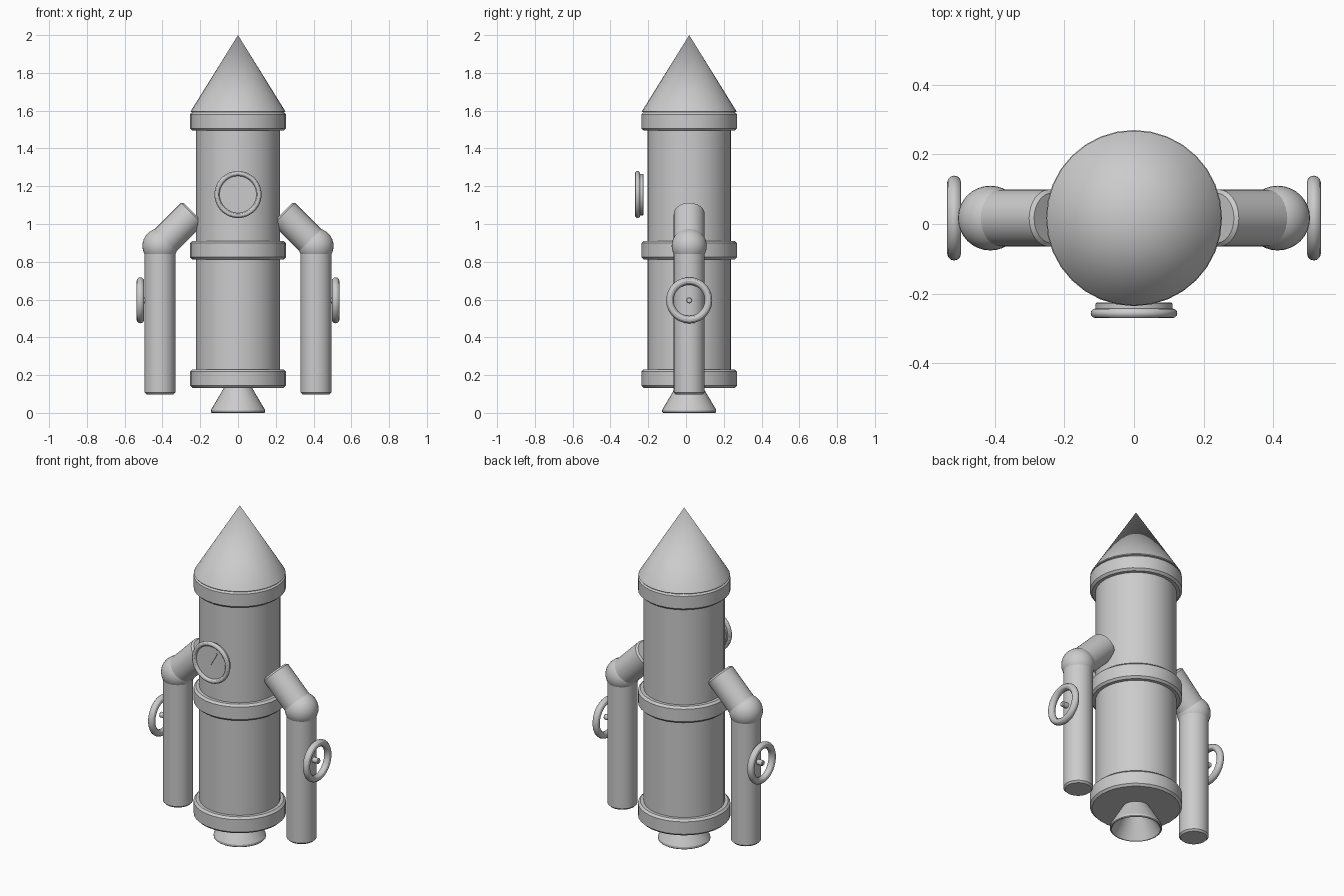
import bpy, bmesh, math
from mathutils import Matrix, Vector

if "Cube" in bpy.data.objects:
    bpy.data.objects.remove(bpy.data.objects["Cube"])

CY = 0.017  # depth of the main axis
grey = bpy.data.materials.new("plain grey")
grey.diffuse_color = (0.6, 0.6, 0.6, 1)
grey.use_nodes = True
grey.node_tree.nodes["Principled BSDF"].inputs["Base Color"].default_value = grey.diffuse_color


def finish(name, bm, matrix):
    """Turn a bmesh into a smooth-shaded object with sharp creases kept."""
    bmesh.ops.remove_doubles(bm, verts=bm.verts, dist=1e-5)
    bmesh.ops.recalc_face_normals(bm, faces=bm.faces)
    mesh = bpy.data.meshes.new(name)
    bm.to_mesh(mesh)
    bm.free()
    mesh.materials.append(grey)
    ob = bpy.data.objects.new(name, mesh)
    bpy.context.collection.objects.link(ob)
    ob.matrix_world = matrix
    bpy.ops.object.select_all(action='DESELECT')
    ob.select_set(True)
    bpy.context.view_layer.objects.active = ob
    bpy.ops.object.shade_smooth_by_angle(angle=math.radians(30))
    return ob


def place(loc, axis=(0, 0, 1)):
    """Matrix putting local z along the given axis."""
    rot = Vector(axis).to_track_quat('Z', 'Y').to_matrix().to_4x4()
    return Matrix.Translation(loc) @ rot


def lathe(name, profile, loc, axis=(0, 0, 1), steps=32, closed=False):
    """Spin a (radius, height) profile around the axis."""
    bm = bmesh.new()
    vs = [bm.verts.new((r, 0, z)) for r, z in profile]
    pairs = list(zip(vs, vs[1:])) + ([(vs[-1], vs[0])] if closed else [])
    es = [bm.edges.new(p) for p in pairs]
    bmesh.ops.spin(bm, geom=vs + es, cent=(0, 0, 0), axis=(0, 0, 1),
                   angle=2 * math.pi, steps=steps)
    return finish(name, bm, place(loc, axis))


def rod(name, r, length, loc, axis=(0, 0, 1), b=0.01, steps=32):
    """Capped cylinder with bevelled rims, starting at loc."""
    prof = [(0, 0), (r - b, 0), (r, b), (r, length - b), (r - b, length), (0, length)]
    return lathe(name, prof, loc, axis, steps)


def ring(name, major, minor, loc, axis):
    prof = [(major + minor * math.cos(a), minor * math.sin(a))
            for a in (2 * math.pi * i / 12 for i in range(12))]
    return lathe(name, prof, loc, axis, 48, closed=True)


# main tank, its three bands and the pointed roof
rod("body", 0.222, 1.4, (0, CY, 0.16))
for part, z in (("lower", 0.132), ("middle", 0.812), ("upper", 1.494)):
    rod(part + "_band", 0.253, 0.099, (0, CY, z), b=0.012)
lathe("nose_cone", [(0, 0), (0.248, 0), (0.251, 0.004), (0, 0.408)], (0, CY, 1.592))

# hollow flared nozzle
lathe("nozzle", [(0, 0.14), (0.07, 0.14), (0.143, 0.016), (0.143, 0.004), (0.139, 0),
                 (0.134, 0), (0.062, 0.13), (0, 0.13)], (0, CY, 0))

# gauge on the front
ring("gauge_rim", 0.111, 0.0135, (0, CY - 0.2735, 1.156), (0, -1, 0))
rod("gauge_face", 0.11, 0.03, (0, CY - 0.243, 1.156), (0, -1, 0), b=0.002)
bm = bmesh.new()
bmesh.ops.create_cube(bm, size=1, matrix=Matrix.Diagonal((0.008, 0.008, 0.088, 1)))
finish("gauge_needle", bm, Matrix.Translation((0.018, CY - 0.275, 1.18))
       @ Matrix.Rotation(math.radians(30), 4, 'Y'))

# bent side pipes with hand wheels
for side, s in (("right", 1), ("left", -1)):
    elbow = (s * 0.413, CY, 0.884)
    rod(side + "_pipe", 0.082, 0.786, (s * 0.413, CY, 0.098))
    rod(side + "_branch_pipe", 0.082, 0.25, elbow, (-s, 0, 1))
    bm = bmesh.new()
    bmesh.ops.create_uvsphere(bm, u_segments=32, v_segments=16, radius=0.093)
    finish(side + "_elbow", bm, Matrix.Translation(elbow))
    ring(side + "_wheel", 0.102, 0.02, (s * 0.517, CY, 0.596), (s, 0, 0))
    rod(side + "_wheel_hub", 0.016, 0.06, (s * 0.47, CY, 0.596), (s, 0, 0), b=0.004, steps=16)
